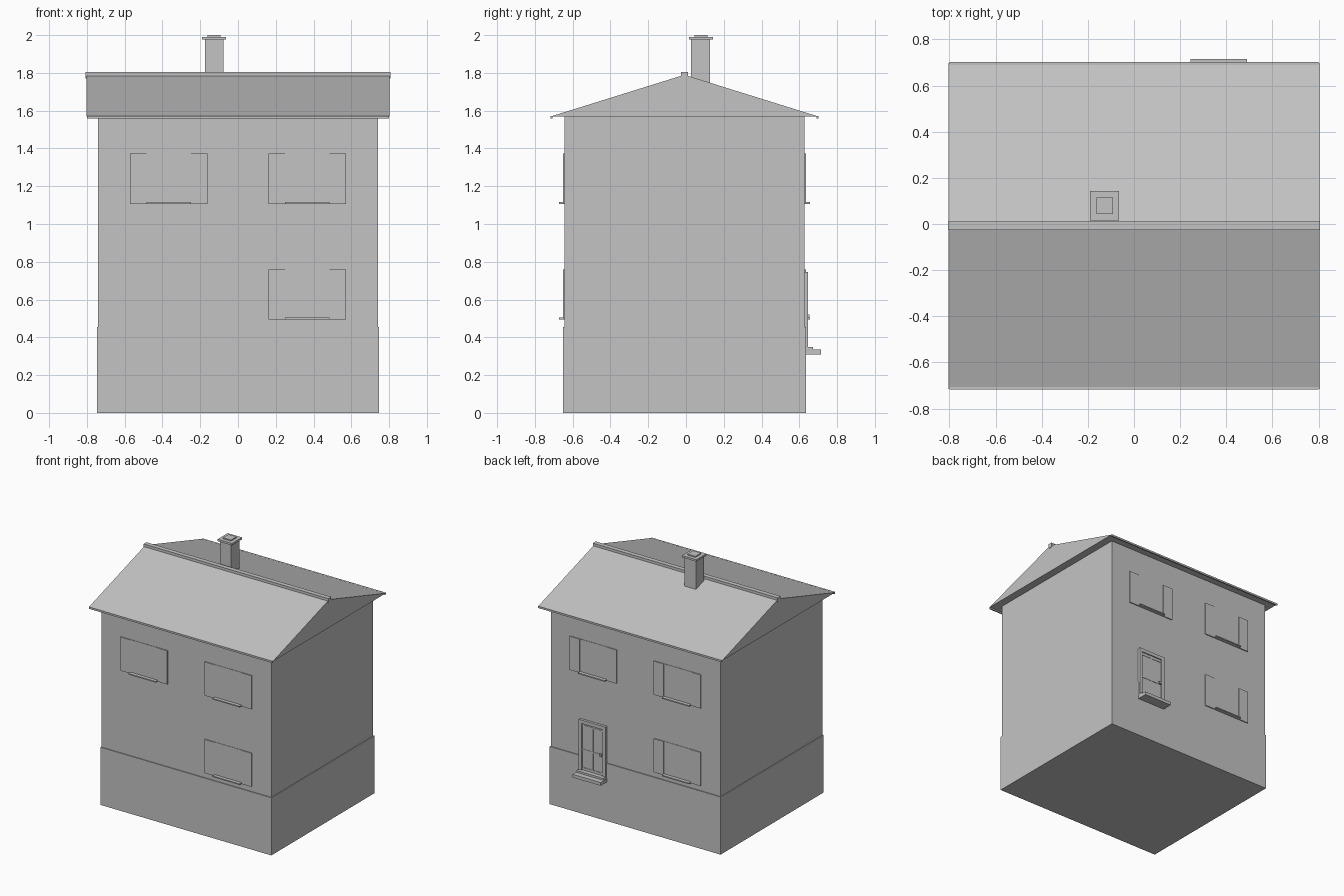
import bpy
import bmesh
from mathutils import Matrix, Vector

if "Cube" in bpy.data.objects:
    bpy.data.objects.remove(bpy.data.objects["Cube"], do_unlink=True)

CY = -0.008          # centre line of the house in y
WALL_Y = 0.635       # half depth of the walls

grey = bpy.data.materials.new("plain grey")
grey.use_nodes = True
grey.diffuse_color = (0.55, 0.55, 0.55, 1)
grey.node_tree.nodes["Principled BSDF"].inputs["Base Color"].default_value = grey.diffuse_color


def finish(name, bm):
    bmesh.ops.recalc_face_normals(bm, faces=bm.faces)
    mesh = bpy.data.meshes.new(name)
    bm.to_mesh(mesh)
    bm.free()
    mesh.materials.append(grey)
    ob = bpy.data.objects.new(name, mesh)
    bpy.context.collection.objects.link(ob)
    return ob


def box(name, x, y, z):
    """Box from (min, max) ranges."""
    bm = bmesh.new()
    size = [abs(r[1] - r[0]) for r in (x, y, z)]
    mid = Vector([sum(r) / 2 for r in (x, y, z)])
    bmesh.ops.create_cube(bm, size=1, matrix=Matrix.Translation(mid) @ Matrix.Diagonal((*size, 1)))
    return finish(name, bm)


def plate(name, side, x, out, z, inset=0.01):
    """Box standing proud of the front (-1) or back (+1) wall."""
    return box(name, x, (CY + side * (WALL_Y - inset), CY + side * (WALL_Y + out)), z)


def window(name, side, cx, z0):
    """Glazed panel, two shutters and a sill."""
    z1 = z0 + 0.265
    plate(name + "_panel", side, (cx - 0.118, cx + 0.118), 0.003, (z0, z1))
    for tag, s in (("left", 1), ("right", -1)):
        xs = sorted((cx + s * 0.118, cx + s * 0.205))
        plate(f"{name}_{tag}_shutter", side, xs, 0.008, (z0, z1))
    plate(name + "_sill", side, (cx - 0.118, cx + 0.118), 0.03, (z0, z0 + 0.009))


# Walls and plinth
box("plinth", (-0.746, 0.746), (CY - 0.642, CY + 0.642), (0, 0.455))
box("walls", (-0.741, 0.741), (CY - WALL_Y, CY + WALL_Y), (0.45, 1.575))

# Gable roof as an extruded triangle
bm = bmesh.new()
outline = [bm.verts.new((-0.803, CY + y, z)) for y, z in ((-0.706, 1.57), (0.706, 1.57), (0, 1.79))]
end = bm.faces.new(outline)
ext = bmesh.ops.extrude_face_region(bm, geom=[end])
bmesh.ops.translate(bm, vec=(1.606, 0, 0), verts=[v for v in ext["geom"] if isinstance(v, bmesh.types.BMVert)])
finish("roof", bm)

# Ridge cap and eave strips
box("ridge_cap", (-0.807, 0.807), (CY - 0.018, CY + 0.018), (1.77, 1.805))
for name, s in (("front_eave", -1), ("back_eave", 1)):
    ys = sorted((CY + s * 0.698, CY + s * 0.709))
    box(name, (-0.8, 0.8), ys, (1.559, 1.573))

# Chimney with cap and flue
box("chimney_stack", (-0.176, -0.078), (0.026, 0.128), (1.68, 1.978))
box("chimney_cap", (-0.19, -0.064), (0.016, 0.142), (1.976, 1.991))
box("chimney_flue", (-0.162, -0.092), (0.044, 0.114), (1.99, 2.0))

# Windows on the front and back
for wall, side in (("front", -1), ("back", 1)):
    window(wall + "_upper_left_window", side, 0.367, 1.107)
    window(wall + "_upper_right_window", side, -0.367, 1.107)
window("front_lower_window", -1, 0.367, 0.495)
window("back_lower_window", 1, -0.367, 0.495)

# Back door: leaf, frame, glazing bars, handle
D = 0.367
plate("door_leaf", 1, (D - 0.1, D + 0.1), 0.011, (0.34, 0.73))
for name, s in (("left", 1), ("right", -1)):
    plate(f"door_{name}_jamb", 1, sorted((D + s * 0.092, D + s * 0.118)), 0.02, (0.335, 0.745))
plate("door_head", 1, (D - 0.118, D + 0.118), 0.02, (0.718, 0.745))
plate("door_mid_bar", 1, (D - 0.004, D + 0.004), 0.014, (0.37, 0.705))
for name, z in (("top", 0.7), ("middle", 0.51), ("bottom", 0.365)):
    plate(f"door_{name}_rail", 1, (D - 0.092, D + 0.092), 0.014, (z - 0.006, z + 0.006))
plate("door_handle", 1, (D - 0.085, D - 0.065), 0.028, (0.505, 0.522))

# Door steps
plate("door_threshold", 1, (D - 0.118, D + 0.118), 0.046, (0.33, 0.35))
plate("door_step", 1, (D - 0.123, D + 0.123), 0.088, (0.31, 0.335))
